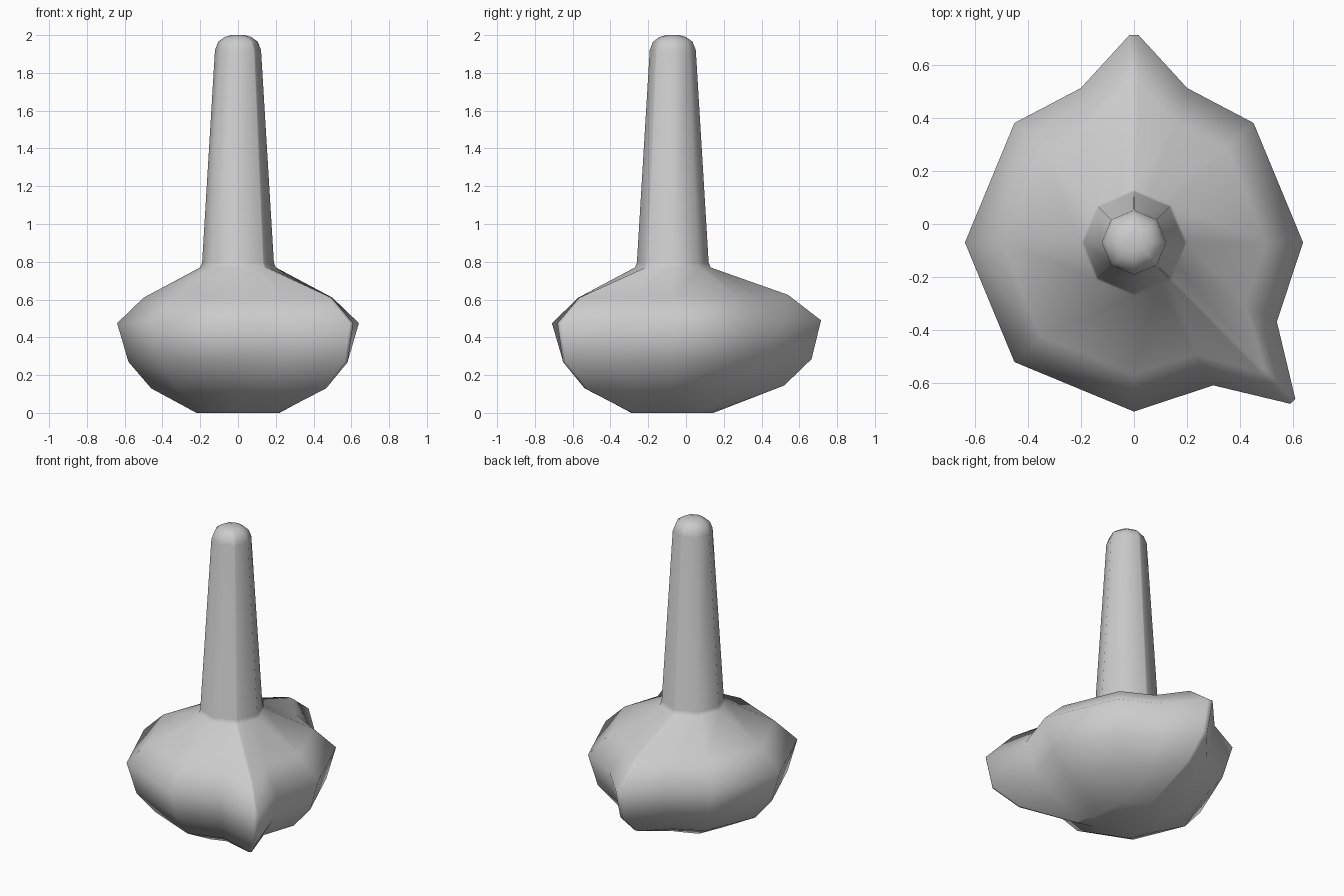
import bpy, bmesh
from math import cos, sin, radians

cube = bpy.data.objects.get("Cube")
if cube:
    bpy.data.objects.remove(cube, do_unlink=True)

CENTRE_Y = -0.07
BACK, FIN = 90, 315

# body and neck profile: height, radius, back bump radius, corner fin radius
RINGS = [
    (0.0, 0.22, 0.215, 0.30),
    (0.13, 0.46, 0.59, 0.65),
    (0.27, 0.58, 0.735, 0.81),
    (0.475, 0.64, 0.785, 0.85),
    (0.61, 0.50, 0.61, 0.69),
    (0.77, 0.20, 0.20, 0.20),
    (0.795, 0.19, 0.19, 0.19),
    (1.92, 0.122, 0.122, 0.122),
    (1.965, 0.105, 0.105, 0.105),
    (1.99, 0.07, 0.07, 0.07),
    (2.0, 0.035, 0.035, 0.035),
]


def ring_points(z, r, bump, fin):
    """Octagon whose back and one front corner are pulled out into ridges."""
    points = []

    def add(angle, radius, lift=0.0):
        a = radians(angle)
        points.append((radius * cos(a), radius * sin(a) + CENTRE_Y, z + lift))

    for angle in range(0, 360, 45):
        if angle in (BACK, FIN):
            tip, spread, half = (bump, 19, 1.3) if angle == BACK else (fin, 16, 0.9)
            pulled = tip > r * 1.05
            shoulder = r * (0.966 if pulled else 0.926)
            lift = 0.015 if angle == BACK and pulled else 0.0
            add(angle - spread, shoulder)
            add(angle - half, tip, lift)
            add(angle + half, tip, lift)
            add(angle + spread, shoulder)
        else:
            add(angle, r)
    return points


# bulbous body with its tapering neck
bm = bmesh.new()
loops = [[bm.verts.new(p) for p in ring_points(*ring)] for ring in RINGS]
for low, high in zip(loops, loops[1:]):
    count = len(low)
    for i in range(count):
        j = (i + 1) % count
        bm.faces.new((low[i], low[j], high[j], high[i]))
bm.faces.new(loops[0][::-1])
bm.faces.new(loops[-1])
bmesh.ops.recalc_face_normals(bm, faces=bm.faces)
mesh = bpy.data.meshes.new("body_and_neck")
bm.to_mesh(mesh)
bm.free()

body = bpy.data.objects.new("body_and_neck", mesh)
bpy.context.collection.objects.link(body)

# plain grey material
grey = bpy.data.materials.new("plain grey")
grey.use_nodes = True
colour = (0.6, 0.6, 0.6, 1.0)
grey.diffuse_color = colour
grey.node_tree.nodes["Principled BSDF"].inputs["Base Color"].default_value = colour
mesh.materials.append(grey)

bpy.ops.object.select_all(action='DESELECT')
body.select_set(True)
bpy.context.view_layer.objects.active = body
bpy.ops.object.shade_smooth_by_angle(angle=radians(80))
